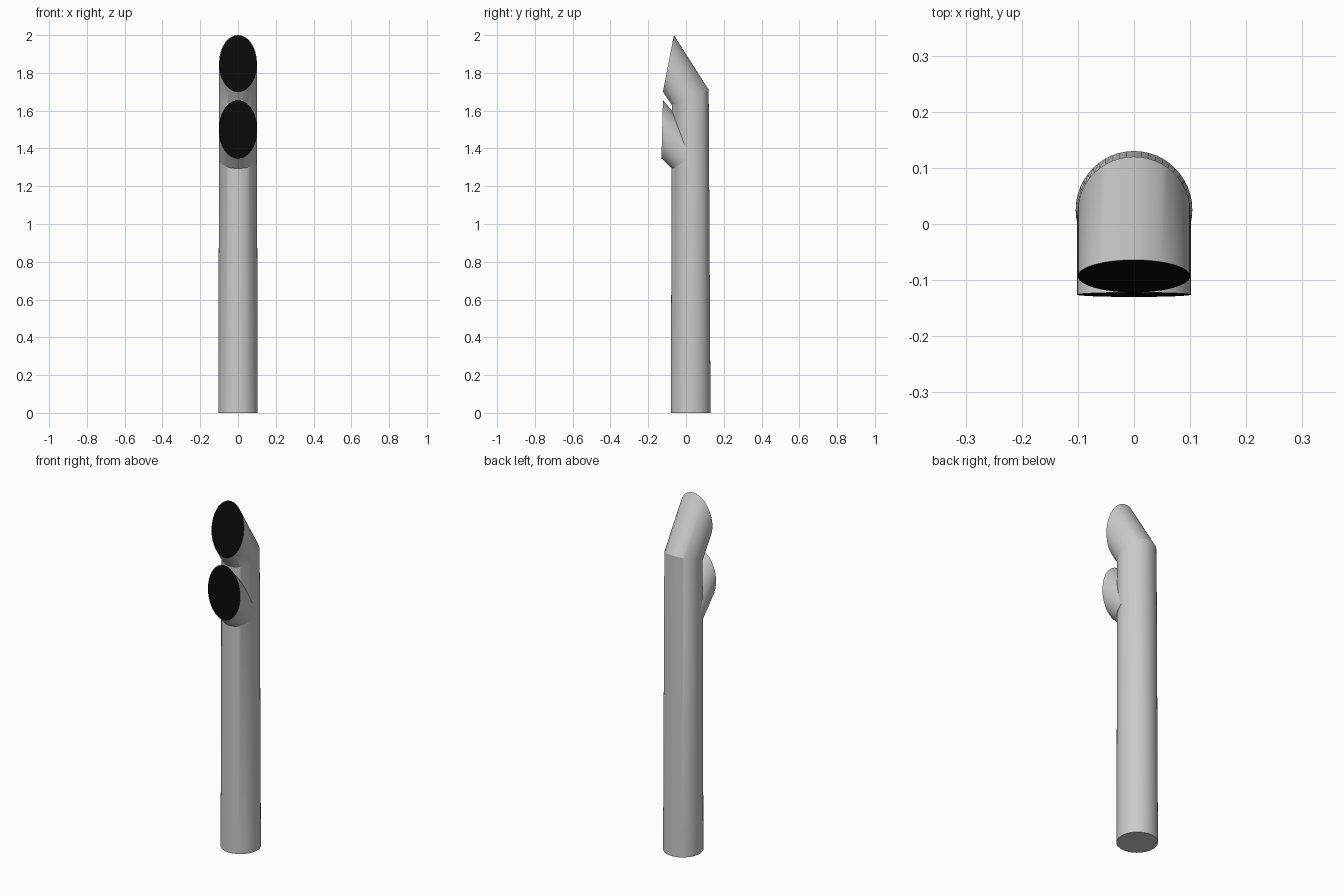
import bpy, bmesh
from math import sin, cos, tau, radians

if "Cube" in bpy.data.objects:
    bpy.data.objects.remove(bpy.data.objects["Cube"])

SEG = 48

black = bpy.data.materials.new("black_opening")
black.diffuse_color = (0.003, 0.003, 0.003, 1)
black.use_nodes = True
black.node_tree.nodes["Principled BSDF"].inputs["Base Color"].default_value = black.diffuse_color
grey = bpy.data.materials.new("grey_metal")
grey.diffuse_color = (0.8, 0.8, 0.8, 1)
grey.use_nodes = True
grey.node_tree.nodes["Principled BSDF"].inputs["Base Color"].default_value = grey.diffuse_color


def pipe(name, rings):
    """Loft slanted elliptical rings: (front y, z), (back y, z), half width in x."""
    bm = bmesh.new()
    loops = []
    for (fy, fz), (by, bz), rx in rings:
        cy, cz, hy, hz = (fy + by) / 2, (fz + bz) / 2, (by - fy) / 2, (bz - fz) / 2
        loops.append([bm.verts.new((rx * cos(a), cy + hy * sin(a), cz + hz * sin(a)))
                      for a in (tau * i / SEG for i in range(SEG))])
    for lo, hi in zip(loops, loops[1:]):
        for i in range(SEG):
            j = (i + 1) % SEG
            bm.faces.new((lo[i], lo[j], hi[j], hi[i]))
    bm.faces.new(loops[0][::-1])
    bm.faces.new(loops[-1]).material_index = 1    # dark mouth of the pipe
    me = bpy.data.meshes.new(name)
    bm.to_mesh(me)
    bm.free()
    me.materials.append(grey)
    me.materials.append(black)
    ob = bpy.data.objects.new(name, me)
    bpy.context.collection.objects.link(ob)
    bpy.ops.object.select_all(action='DESELECT')
    ob.select_set(True)
    bpy.context.view_layer.objects.active = ob
    bpy.ops.object.shade_smooth_by_angle(angle=radians(25))


# Tall, slightly tapered stack with bent, slash-cut top
pipe("main_stack", [((-0.08, 0), (0.13, 0), 0.104),
                    ((-0.075, 1.63), (0.12, 1.71), 0.1),
                    ((-0.122, 1.70), (-0.064, 2.0), 0.1)])

# Lower slash-cut outlet emerging from the front
pipe("lower_outlet", [((-0.075, 1.293), (0.105, 1.395), 0.1015),
                      ((-0.13, 1.347), (-0.122, 1.655), 0.1015)])
